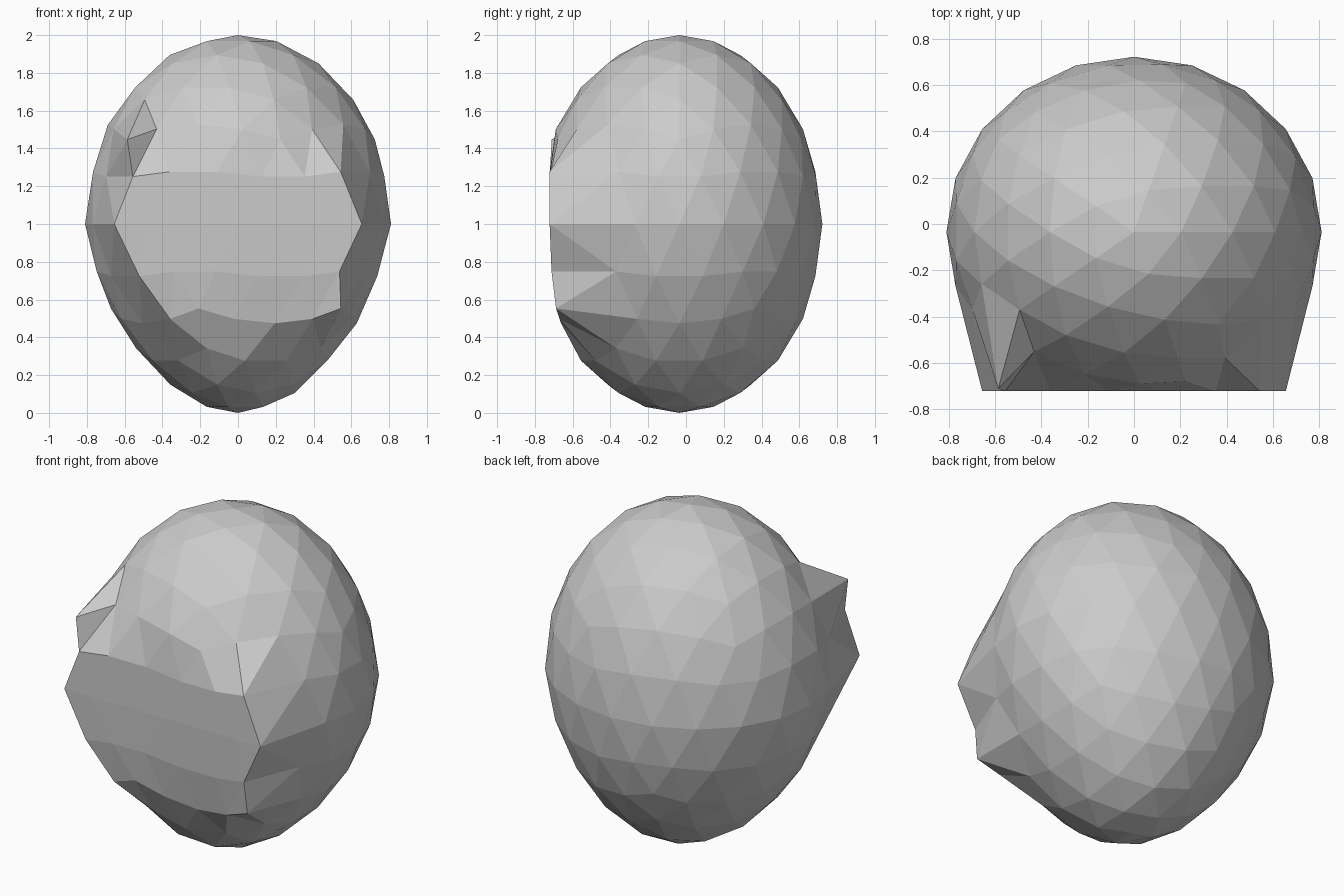
import bpy, bmesh

if "Cube" in bpy.data.objects:
    bpy.data.objects.remove(bpy.data.objects["Cube"])

# Proportions of the egg-shaped head
RX, RY, RZ = 0.81, 0.757, 1.0
CY, CZ = -0.035, 1.0

# Depth of the flattened face at each height: (z, y)
FACE_PROFILE = [(0.47, -0.66), (0.553, -0.688), (0.75, -0.712),
                (0.95, -0.722), (1.28, -0.722), (1.46, -0.71)]


def face_depth(z):
    for (z0, y0), (z1, y1) in zip(FACE_PROFILE, FACE_PROFILE[1:]):
        if z <= z1:
            return y0 + (y1 - y0) * (z - z0) / (z1 - z0)
    return FACE_PROFILE[-1][1]


def on_face(p):
    """True for the unit-sphere points that are pressed into the face."""
    if p.y > -0.4:
        return False
    if -0.54 < p.z < -0.3:               # jaw row
        return -0.6 < p.x < 0.75
    if abs(p.z) <= 0.3:                  # broad middle of the face
        return abs(p.x) < 0.83
    return 0.3 < p.z < 0.46 and p.x < -0.7   # single raised brow corner


# Faceted head
bm = bmesh.new()
bmesh.ops.create_icosphere(bm, subdivisions=3, radius=1.0)
for v in bm.verts:
    p = v.co.copy()
    taper = 1 - 0.195 * max(0.0, -p.z) ** 1.25   # narrower chin
    z = CZ + RZ * p.z
    y = face_depth(z) if on_face(p) else CY + RY * p.y
    v.co = (RX * p.x * taper, y, z)

mesh = bpy.data.meshes.new("head")
bm.to_mesh(mesh)
bm.free()
head = bpy.data.objects.new("head", mesh)
bpy.context.collection.objects.link(head)
